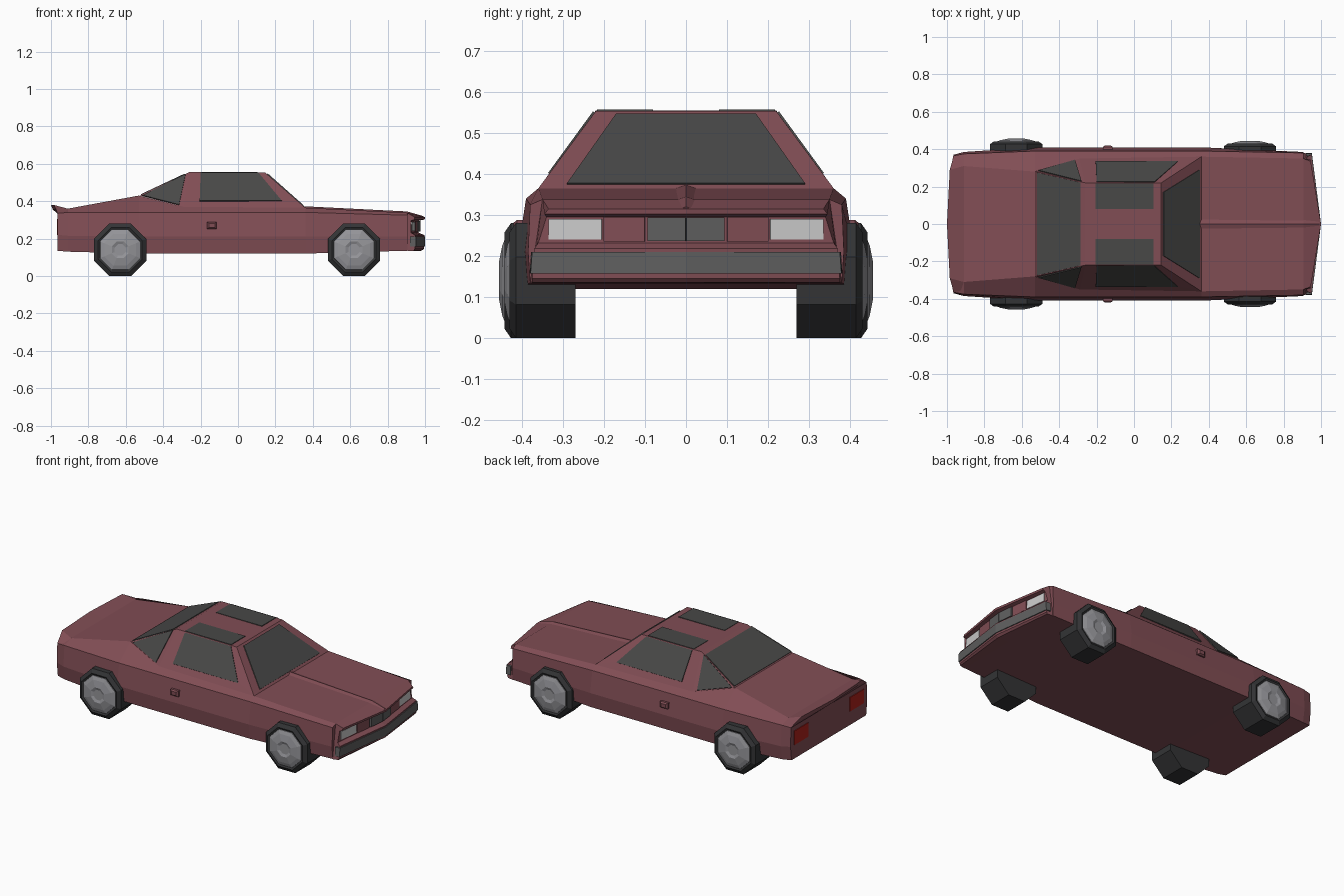
import bpy, bmesh, math
from mathutils import Vector

if "Cube" in bpy.data.objects:
    bpy.data.objects.remove(bpy.data.objects["Cube"])


def material(name, r, g, b):
    m = bpy.data.materials.new(name)
    m.diffuse_color = (r, g, b, 1)
    m.use_nodes = True
    m.node_tree.nodes["Principled BSDF"].inputs["Base Color"].default_value = m.diffuse_color
    return m


PAINT = material("paint", 0.22, 0.075, 0.09)
GLASS = material("dark_glass", 0.065, 0.065, 0.063)
RUBBER = material("rubber", 0.033, 0.034, 0.036)
METAL = material("metal", 0.30, 0.30, 0.32)
TRIM = material("grey_trim", 0.115, 0.115, 0.115)
LAMP = material("lamp", 0.75, 0.75, 0.75)
RED = material("red_lamp", 0.42, 0.015, 0.01)


def finish(name, bm, mat, mirror=False):
    bmesh.ops.recalc_face_normals(bm, faces=bm.faces[:])
    me = bpy.data.meshes.new(name)
    bm.to_mesh(me)
    bm.free()
    me.materials.append(mat)
    ob = bpy.data.objects.new(name, me)
    bpy.context.collection.objects.link(ob)
    if mirror:
        mod = ob.modifiers.new("mirror", 'MIRROR')
        mod.use_axis = (False, True, False)
        mod.use_mirror_merge = False
    return ob


def loft(name, rings, mat, mirror=False):
    """Skin equal closed rings of points and cap both ends."""
    bm = bmesh.new()
    rows = [[bm.verts.new(p) for p in ring] for ring in rings]
    n = len(rows[0])
    for a, b in zip(rows, rows[1:]):
        for i in range(n):
            j = (i + 1) % n
            bm.faces.new((a[i], a[j], b[j], b[i]))
    bm.faces.new(rows[0])
    bm.faces.new(rows[-1])
    return finish(name, bm, mat, mirror)


def pane(name, corners, mat, mirror=False, lift=0.004):
    """Thin slab lying on a surface, raised outward from the car."""
    c = [Vector(p) for p in corners]
    n = (c[1] - c[0]).cross(c[2] - c[0]).normalized()
    mid = sum(c, Vector()) / len(c)
    if n.dot(mid - Vector((0, 0, 0.25))) < 0:
        n = -n
    return loft(name, [[p - n * 0.006 for p in c], [p + n * lift for p in c]], mat, mirror)


def vee(name, profile, mat):
    """Prism across the car; each point is (x at centre, x at ends, end y, z)."""
    loft(name, [[(xe, -y, z) for xc, xe, y, z in profile],
                [(xc, 0, z) for xc, xe, y, z in profile],
                [(xe, y, z) for xc, xe, y, z in profile]], mat)


# Lower body: half sections (sill, side crease, belt, shoulder)
mid = [(.40, .12), (.41, .21), (.39, .34)]
sections = [
    (-.965, [(.36, .135), (.37, .22), (.365, .335), (.33, .345)]),
    (-.91, [(.37, .13), (.385, .215), (.375, .34), (.31, .36)]),
    (-.53, mid + [(.28, .43)]),
    (-.29, mid + [(.35, .37)]),
    (.36, mid + [(.36, .365)]),
    (.905, [(.38, .135), (.385, .21), (.38, .325), (.35, .338)]),
]
loft("body", [[(x, y, z) for y, z in h] + [(x, -y, z) for y, z in reversed(h)]
              for x, h in sections], PAINT)

# Nose with recessed lamp band, bumper and tail lip
vee("nose", [(.905, .905, .35, .338), (1.0, .945, .335, .315), (.998, .943, .345, .302),
             (.965, .925, .34, .295), (.965, .925, .36, .232), (.997, .947, .37, .218),
             (.995, .945, .375, .145), (.98, .94, .375, .135), (.905, .905, .38, .133)], PAINT)
vee("front_bumper", [(.95, .92, .378, .21), (1.0, .951, .375, .21),
                     (1.0, .951, .379, .157), (.95, .92, .381, .157)], TRIM)
vee("tail_lip", [(-.91, -.91, .31, .36), (-1.0, -.985, .29, .38), (-.99, -.972, .335, .355),
                 (-.966, -.966, .365, .335), (-.91, -.91, .37, .335)], PAINT)

# Bonnet ridge
loft("bonnet_ridge", [[(x, -w, z - .004), (x, 0, z + h), (x, w, z - .004)] for x, w, z, h in
                      [(.35, .032, .367, .006), (.905, .03, .338, .007), (.992, .022, .317, .003)]], PAINT)

# Cabin shell
bm = bmesh.new()
for x, y, z in [(-.525, .28, .43), (-.29, .35, .37), (.36, .36, .365), (.145, .22, .553), (-.26, .22, .555)]:
    bm.verts.new((x, y, z))
    bm.verts.new((x, -y, z))
bmesh.ops.convex_hull(bm, input=bm.verts[:])
finish("cabin", bm, PAINT)


def side_y(z):
    return .355 - .135 * (z - .37) / .185


# Glazing
pane("windscreen", [(.349, -.29, .375), (.349, .29, .375), (.157, .17, .545), (.157, -.17, .545)], GLASS)
pane("rear_window", [(-.518, -.275, .4335), (-.518, .275, .4335), (-.285, .222, .543), (-.285, -.222, .543)], GLASS)
pane("side_window", [(x, side_y(z), z) for x, z in
                     [(-.205, .40), (.235, .40), (.11, .55), (-.2, .55)]], GLASS, True)
pane("quarter_window", [(-.51, .285, .43), (-.315, .341, .38), (-.28, .227, .545)], GLASS, True)
pane("roof_panel", [(-.205, .08, .554), (.105, .08, .554), (.105, .217, .554), (-.205, .217, .554)], GLASS, True, .003)


def front_quad(y0, y1, z0, z1):
    return [(.965 - .04 * y / .35, y, z) for y, z in [(y0, z0), (y1, z0), (y1, z1), (y0, z1)]]


# Lamps and grille
pane("headlamp", front_quad(.205, .335, .24, .29), LAMP, True)
pane("grille", front_quad(0, .093, .237, .294), TRIM, True, .012)
pane("lamp_divider", front_quad(.10, .20, .235, .295), PAINT, True, .007)
pane("tail_lamp", [(-.965, y, z) for y, z in [(.20, .22), (.335, .22), (.335, .305), (.20, .305)]], RED, True)

# Door handles
loft("door_handle", [[(-.14 + a * s, y, .27 + b * s * .7) for a, b in
                      [(-1, -1), (1, -1), (1, 1), (-1, 1)]] for y, s in [(.39, .026), (.412, .026), (.42, .016)]],
     PAINT, True)


def wheel_part(name, cx, profile, mat):
    """Eight-sided lathe about y; profile is (radius to flats, y)."""
    rings = []
    for r, y in profile:
        k = r / math.cos(math.pi / 8)
        rings.append([(cx + k * math.cos((i + .5) * math.pi / 4), y,
                       .14 + k * math.sin((i + .5) * math.pi / 4)) for i in range(8)])
    loft(name, rings, mat, True)


# Wheels
for label, cx, o in [("front", .62, 0), ("rear", -.63, .012)]:
    wheel_part(label + "_tyre", cx, [(.14, .27), (.14, .415 + o), (.118, .43 + o), (.108, .425 + o)], RUBBER)
    wheel_part(label + "_hub", cx, [(.11, .41 + o), (.106, .428 + o), (.085, .436 + o),
                                    (.045, .444 + o), (.03, .438 + o)], METAL)
